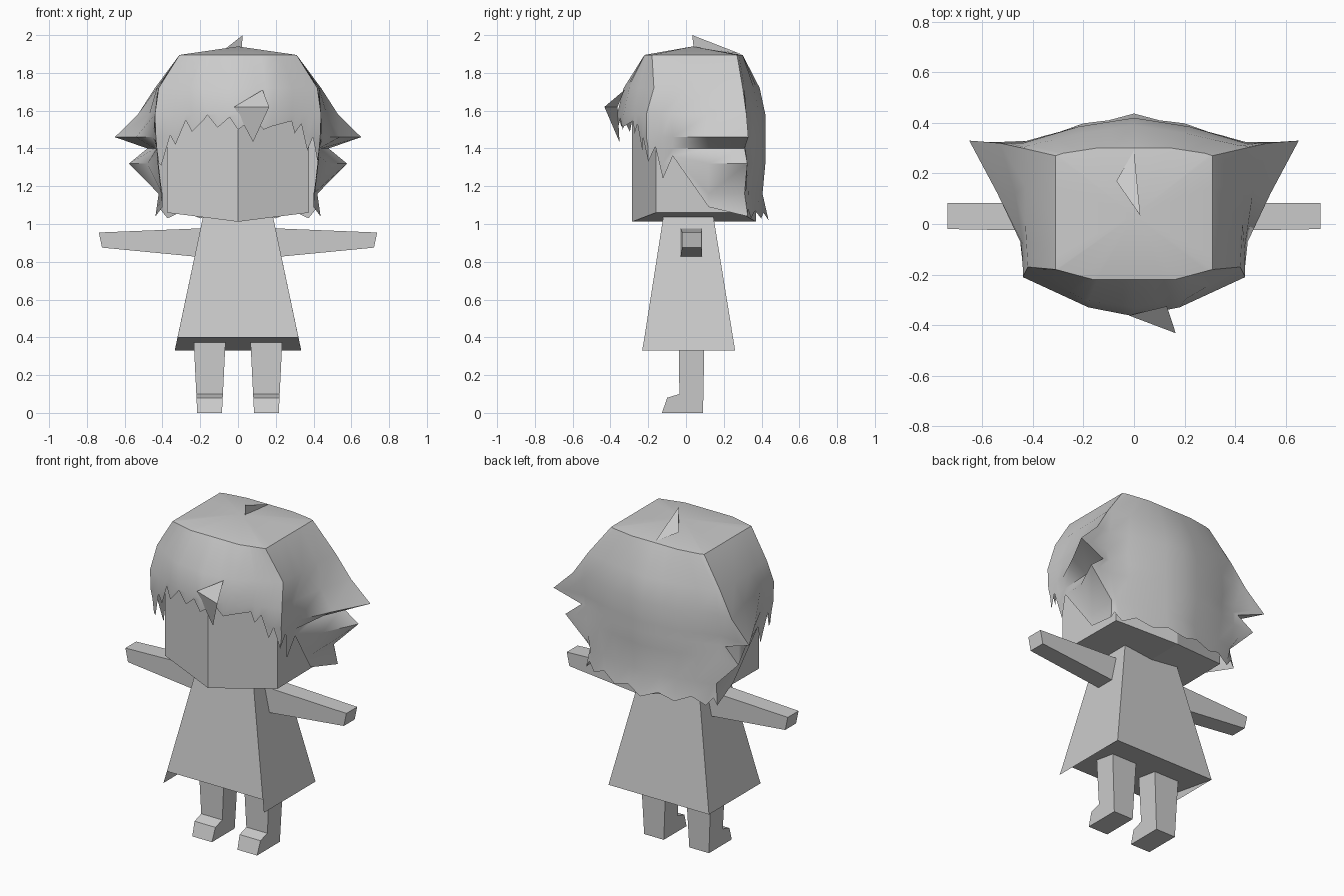
import bpy, bmesh

if "Cube" in bpy.data.objects:
    bpy.data.objects.remove(bpy.data.objects["Cube"], do_unlink=True)

grey = bpy.data.materials.new("light_grey")
grey.use_nodes = True
grey.diffuse_color = (0.6, 0.6, 0.6, 1)
grey.node_tree.nodes["Principled BSDF"].inputs["Base Color"].default_value = (0.6, 0.6, 0.6, 1)


def build(name, verts, faces, mirror=False, smooth=None):
    bm = bmesh.new()
    vs = [bm.verts.new(v) for v in verts]
    for f in faces:
        bm.faces.new([vs[i] for i in f])
    bmesh.ops.remove_doubles(bm, verts=bm.verts[:], dist=0.0005)
    bmesh.ops.recalc_face_normals(bm, faces=bm.faces[:])
    me = bpy.data.meshes.new(name)
    bm.to_mesh(me)
    bm.free()
    me.materials.append(grey)
    ob = bpy.data.objects.new(name, me)
    bpy.context.collection.objects.link(ob)
    if mirror:
        ob.modifiers.new("mirror", 'MIRROR').use_axis = (True, False, False)
    if smooth:
        bpy.ops.object.select_all(action='DESELECT')
        ob.select_set(True)
        bpy.context.view_layer.objects.active = ob
        bpy.ops.object.shade_smooth_by_angle(angle=smooth)
    return ob


def prism(name, a, b, **kw):
    """Bridge two matching loops and cap both ends."""
    n = len(a)
    faces = [(i, (i + 1) % n, n + (i + 1) % n, n + i) for i in range(n)]
    faces += [tuple(range(n))[::-1], tuple(range(n, 2 * n))]
    return build(name, a + b, faces, **kw)


def lerp_table(table, t):
    """Piecewise linear lookup in an ascending table of (key, tuple)."""
    for (k0, a), (k1, b) in zip(table, table[1:]):
        if t <= k1:
            f = max(0.0, (t - k0) / (k1 - k0))
            return tuple(p + (q - p) * f for p, q in zip(a, b))
    return table[-1][1]


# Head: faceted block with a pointed front and a ridged underside
under = [(0, -.285, 1.012), (.375, -.16, 1.06), (.37, .29, 1.06), (0, .37, 1.012)]
crown = [(x, y, 1.68) for x, y, z in under]
build("head", under + crown,
      [(0, 1, 2, 3), (4, 5, 6, 7), (0, 1, 5, 4), (1, 2, 6, 5), (2, 3, 7, 6)], mirror=True)

# Dress: flared body, front hem raised, sides dropping lower
build("dress", [(-.185, -.12, 1.04), (.185, -.12, 1.04), (.185, .145, 1.04), (-.185, .145, 1.04),
                (-.32, -.22, .4), (.32, -.22, .4), (.335, .26, .33), (-.335, .26, .33),
                (-.335, -.232, .33), (.335, -.232, .33)],
      [(0, 1, 2, 3), (0, 1, 5, 4), (2, 3, 7, 6), (1, 2, 6, 9, 5), (3, 0, 4, 8, 7), (4, 5, 6, 7)])

# Arms
prism("arms", [(.17, -.03, .822), (.17, .085, .822), (.17, .085, .978), (.17, -.03, .978)],
      [(.72, -.02, .875), (.72, .083, .875), (.737, .083, .955), (.737, -.02, .955)], mirror=True)

# Legs: side outline with a toe, tapered towards the ankle
outline = [(-.04, .5), (-.035, .1), (-.1, .08), (-.127, 0), (.09, 0), (.1, .5)]
prism("legs", [(.085 - .05 * z, y, z) for y, z in outline],
      [(.216 + .048 * z, y, z) for y, z in outline], mirror=True)

# Hair rings: stations run front centre, front, corner, side, rear side, spike, nape, back, centre
front = [(0, -.36), (.18, -.325)]
rear = [(.22, .385), (0, .42)]
rings = [
    (1.02, front + [(.38, -.2), (.39, -.07), (.40, .12), (.44, .33), (.37, .345), (.2, .40), (0, .437)]),
    (1.16, front + [(.39, -.2), (.40, -.07), (.40, .12), (.42, .31), (.41, .33), (.2, .375), (0, .405)]),
    (1.32, front + [(.42, -.2), (.43, -.07), (.48, .12), (.577, .325), (.44, .325)] + rear),
    (1.40, front + [(.43, -.2), (.43, -.07), (.44, .12), (.48, .31), (.44, .315)] + rear),
    (1.46, front + [(.435, -.21), (.45, -.07), (.54, .12), (.652, .33), (.46, .315)] + rear),
    (1.58, [(0, -.365), (.18, -.33), (.44, -.21), (.44, -.08), (.47, .12), (.53, .32), (.44, .32)] + rear),
    (1.72, [(0, -.33), (.2, -.30), (.42, -.17), (.43, 0), (.43, .15), (.44, .30), (.42, .31), (.2, .36), (0, .39)]),
    (1.895, [(0, -.22), (.16, -.22), (.31, -.18), (.31, 0), (.31, .15), (.31, .27), (.28, .28), (.15, .3), (0, .3)]),
]


def hair_point(u, z, side):
    i = min(int(u), 7)
    table = [(rz, tuple(a + (b - a) * (u - i) for a, b in zip(r[i], r[i + 1]))) for rz, r in rings]
    x, y = lerp_table(table, z)
    return (side * x, y, z)


# Jagged hairline: (station, height) for each side
sides = [(2.3, 1.41), (2.6, 1.24), (3, 1.36), (4, 1.09), (5, 1.04), (5.4, 1.08), (6, 1.03),
         (6.5, 1.07), (7, 1.03), (7.5, 1.06), (8, 1.02)]
left = [(0, 1.5), (.47, 1.56), (.75, 1.5), (1.4, 1.545), (1.47, 1.48), (1.6, 1.53),
        (1.75, 1.39), (1.85, 1.46), (2, 1.33)] + sides
right = [(0, 1.5), (.25, 1.565), (.6, 1.51), (.9, 1.577), (1.25, 1.487), (1.37, 1.55),
         (1.6, 1.42), (1.7, 1.47), (1.95, 1.31)] + sides


def columns(line, side):
    table = [(u, (z,)) for u, z in line]
    stations = sorted({float(u) for u, z in line} | {float(k) for k in range(9)})
    return [(u, lerp_table(table, u)[0], side) for u in stations]


cols = columns(right, -1)[::-1] + columns(left, 1)[1:-1]
n, rows = len(cols), len(rings)
verts = [hair_point(u, max(rz, low), s) for u, low, s in cols for rz, r in rings]
verts.append((0, .035, 1.94))
faces = []
for c in range(n):
    d = (c + 1) % n
    a, b = c * rows, d * rows
    faces.append((a + rows - 1, b + rows - 1, len(verts) - 1))
    for r in range(rows - 1):
        # Skip strips lying wholly below the hairline
        if rings[r + 1][0] > min(cols[c][1], cols[d][1]):
            faces.append((a + r, b + r, b + r + 1, a + r + 1))
build("hair", verts, faces, smooth=0.8)

# Loose lock over the brow
build("fringe_lock", [(-.02, -.362, 1.62), (.13, -.325, 1.71), (.165, -.432, 1.62), (.08, -.352, 1.434)],
      [(0, 3, 2), (0, 2, 1)], smooth=0.8)

# Small tuft on the crown
build("crown_tuft", [(0, .29, 1.9), (-.07, .17, 1.925), (.025, .033, 2.0), (.02, .04, 1.936)],
      [(0, 2, 1), (0, 3, 2), (1, 2, 3)])
